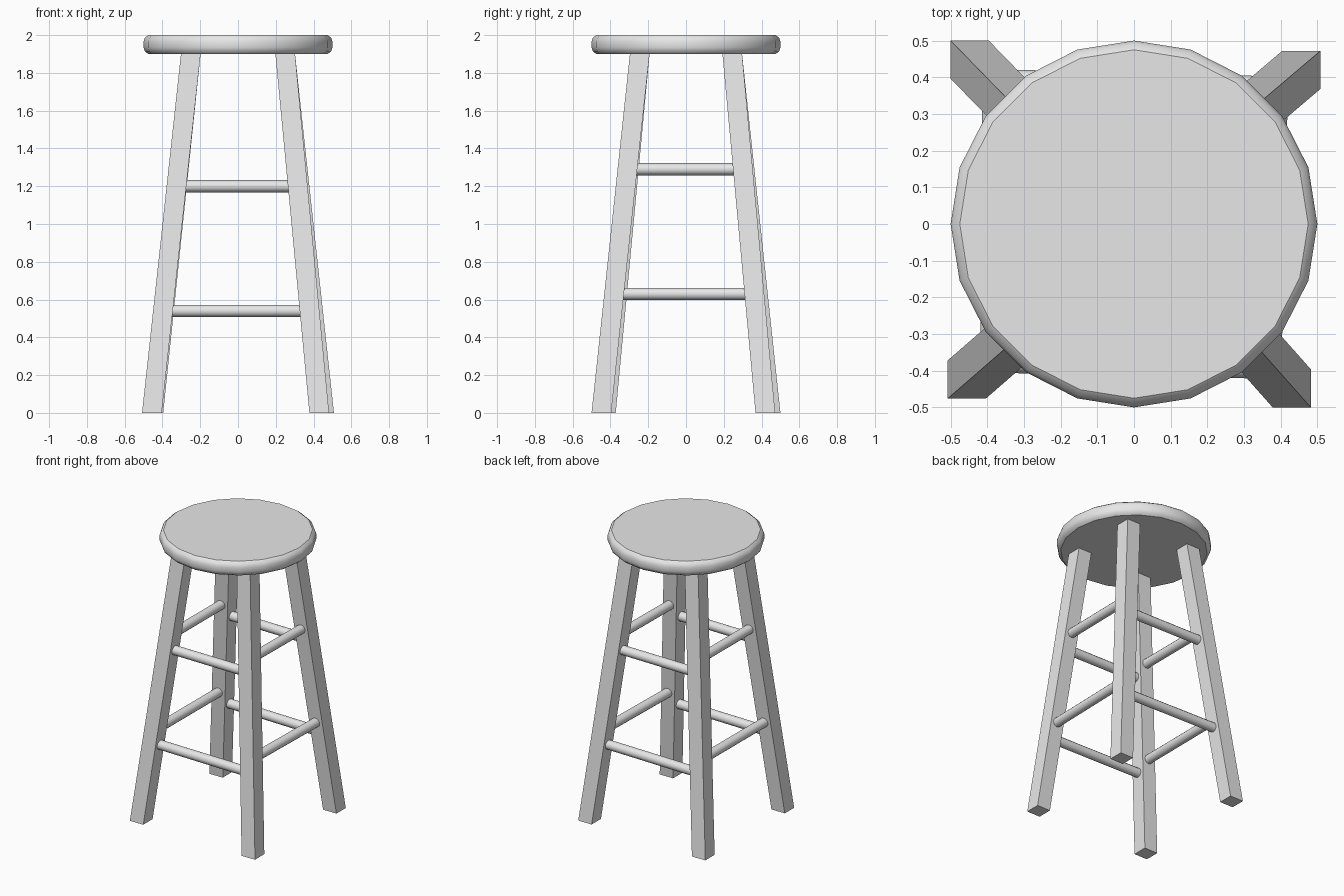
import bpy, bmesh, math
from mathutils import Vector

cube = bpy.data.objects.get("Cube")
if cube:
    bpy.data.objects.remove(cube, do_unlink=True)

grey = bpy.data.materials.new("light_grey")
grey.use_nodes = True
COLOUR = (0.8, 0.8, 0.8, 1)
grey.diffuse_color = COLOUR
grey.node_tree.nodes["Principled BSDF"].inputs["Base Color"].default_value = COLOUR


def make_object(name, bm, smooth=False):
    bmesh.ops.recalc_face_normals(bm, faces=bm.faces)
    mesh = bpy.data.meshes.new(name)
    bm.to_mesh(mesh)
    bm.free()
    mesh.materials.append(grey)
    ob = bpy.data.objects.new(name, mesh)
    bpy.context.collection.objects.link(ob)
    if smooth:
        bpy.ops.object.select_all(action='DESELECT')
        ob.select_set(True)
        bpy.context.view_layer.objects.active = ob
        bpy.ops.object.shade_smooth_by_angle(angle=math.radians(35))
    return ob


def loft(bm, rings):
    """Skin a stack of equal rings of points and cap both ends."""
    loops = [[bm.verts.new(p) for p in ring] for ring in rings]
    for a, b in zip(loops, loops[1:]):
        for i in range(len(a)):
            j = (i + 1) % len(a)
            bm.faces.new((a[i], a[j], b[j], b[i]))
    bm.faces.new(loops[0])
    bm.faces.new(loops[-1])


# Round seat with a softened rim
SIDES = 20
half_rim = [(0.475, 0.05), (0.493, 0.036), (0.5, 0.016)]
rim = half_rim + [(r, -z) for r, z in reversed(half_rim)]
bm = bmesh.new()
loft(bm, [[(r * math.cos(math.tau * i / SIDES), r * math.sin(math.tau * i / SIDES), 1.95 + z)
           for i in range(SIDES)] for r, z in rim])
make_object("seat", bm, smooth=True)

# Splayed square legs, cut level at the floor and under the seat
HALF, TOP = 0.052, 1.9
feet = {"front_right": (-0.456, -0.424), "front_left": (0.43, -0.448),
        "back_left": (0.456, 0.42), "back_right": (-0.448, 0.448)}


def leg_centre(name, z):
    x, y = feet[name]
    top = Vector((math.copysign(0.25, x), math.copysign(0.245, y), TOP))
    return Vector((x, y, 0)).lerp(top, z / TOP)


def square(c):
    return [c + Vector((sx * HALF, sy * HALF, 0))
            for sx, sy in ((-1, -1), (1, -1), (1, 1), (-1, 1))]


for name in feet:
    bm = bmesh.new()
    loft(bm, [square(leg_centre(name, z)) for z in (0, TOP)])
    make_object(name + "_leg", bm)


# Round rungs joining neighbouring legs at two heights
def rung(name, a, b, radius=0.032, sides=12):
    axis = b - a
    turn = axis.to_track_quat('Z', 'Y')
    circle = [turn @ Vector((radius * math.cos(math.tau * i / sides),
                             radius * math.sin(math.tau * i / sides), 0))
              for i in range(sides)]
    bm = bmesh.new()
    loft(bm, [[end + p for p in circle] for end in (a, b)])
    make_object(name, bm, smooth=True)


pairs = {"front": ("front_right", "front_left", 0.54, 1.2),
         "back": ("back_right", "back_left", 0.54, 1.2),
         "left": ("front_left", "back_left", 0.63, 1.29),
         "right": ("front_right", "back_right", 0.63, 1.29)}
for side, (leg_a, leg_b, low, high) in pairs.items():
    for level, z in (("lower", low), ("upper", high)):
        rung(f"{side}_{level}_rung", leg_centre(leg_a, z), leg_centre(leg_b, z))
